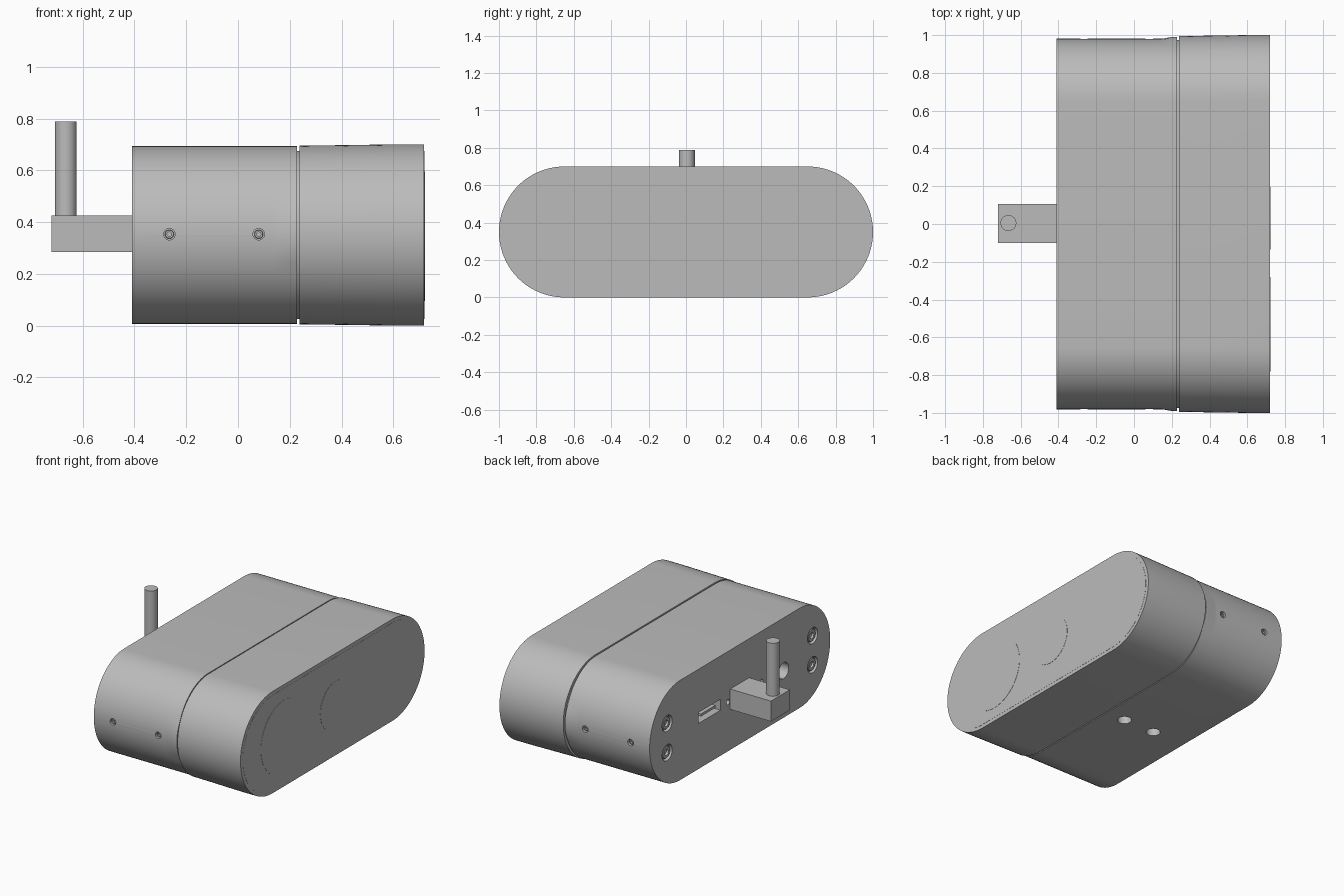
import bpy, bmesh
from math import sin, cos, pi, radians
from mathutils import Vector, Matrix

if "Cube" in bpy.data.objects:
    bpy.data.objects.remove(bpy.data.objects["Cube"])

grey = bpy.data.materials.new("plain grey")
grey.use_nodes = True
grey.diffuse_color = (0.5, 0.5, 0.5, 1)
grey.node_tree.nodes["Principled BSDF"].inputs["Base Color"].default_value = (0.5, 0.5, 0.5, 1)

MID = 0.35      # height of the housing axis
HALF = 0.65     # y of the centres of the rounded ends
BACK = -0.41    # x of the rear face
FRONT = 0.72    # x of the glass face


def finish(name, bm, smooth=True):
    bmesh.ops.recalc_face_normals(bm, faces=bm.faces)
    mesh = bpy.data.meshes.new(name)
    bm.to_mesh(mesh)
    bm.free()
    mesh.materials.append(grey)
    obj = bpy.data.objects.new(name, mesh)
    bpy.context.collection.objects.link(obj)
    if smooth:
        shade(obj)
    return obj


def shade(obj):
    bpy.ops.object.select_all(action="DESELECT")
    obj.select_set(True)
    bpy.context.view_layer.objects.active = obj
    bpy.ops.object.shade_smooth_by_angle(angle=radians(30))


def stadium(x, r, half=HALF, bump=0.0, steps=40):
    """Long rounded outline across x, optionally bulging at the two end centres."""
    pts = []
    for side in (1, -1):
        for i in range(steps + 1):
            a = -pi / 2 + pi * i / steps
            fade = max(0, cos(a * 4)) if abs(a) < pi / 8 else 0
            rr = r + bump * fade
            pts.append(Vector((x, side * (half + rr * cos(a)), MID + side * rr * sin(a))))
    return pts


def loft(name, rings):
    bm = bmesh.new()
    loops = [[bm.verts.new(p) for p in ring] for ring in rings]
    n = len(loops[0])
    for a, b in zip(loops, loops[1:]):
        for i in range(n):
            bm.faces.new((a[i], a[(i + 1) % n], b[(i + 1) % n], b[i]))
    bm.faces.new(loops[0])
    bm.faces.new(loops[-1])
    return finish(name, bm)


def lathe(name, profile, loc, axis, segments=32):
    """Solid of (radius, height) points turned around an axis."""
    bm = bmesh.new()
    turn = Matrix.Translation(loc) @ Vector(axis).to_track_quat("Z", "Y").to_matrix().to_4x4()
    loops = []
    for r, h in profile:
        loops.append([bm.verts.new(turn @ Vector((r * cos(2 * pi * i / segments),
                     r * sin(2 * pi * i / segments), h))) for i in range(segments)])
    for a, b in zip(loops, loops[1:]):
        for i in range(segments):
            j = (i + 1) % segments
            bm.faces.new((a[i], a[j], b[j], b[i]))
    bm.faces.new(loops[0])
    bm.faces.new(loops[-1])
    return finish(name, bm)


def box(name, lo, hi):
    lo, hi = Vector(lo), Vector(hi)
    bm = bmesh.new()
    bmesh.ops.create_cube(bm, size=1, matrix=Matrix.Translation((lo + hi) / 2)
                          @ Matrix.Diagonal((*(hi - lo), 1)))
    return finish(name, bm, smooth=False)


# Housing: rear body with swollen end pads, narrow core in the seam, front sleeve
rear = loft("rear_housing", [stadium(BACK, 0.331), stadium(0.13, 0.331),
            stadium(0.15, 0.331), stadium(0.205, 0.331, bump=0.01),
            stadium(0.228, 0.331, bump=0.01)])
front = loft("front_housing", [stadium(0.237, 0.345), stadium(0.4, 0.347),
             stadium(0.6, 0.35), stadium(FRONT - 0.001, 0.35)])
loft("seam_core", [stadium(0.2, 0.325), stadium(0.26, 0.325)])

# The rear body is as tall as it is wide in the rounding
for v in rear.data.vertices:
    v.co.z = MID + (v.co.z - MID) * 0.343 / 0.331

# Glass panel and lens windows, nearly flush with the front face
loft("front_panel", [stadium(FRONT - 0.01, 0.325), stadium(FRONT, 0.325)])
for name, y, r in (("large_lens_window", -0.53, 0.25), ("small_lens_window", 0.03, 0.165)):
    lathe(name, [(r, 0), (r, 0.0025)], (FRONT - 0.001, y, 0.345), (1, 0, 0), 64)

# Pockets for the screws, sockets and connectors
pockets = []


def pocket(radius, depth, loc, axis):
    pockets.append(lathe("pocket_cutter", [(radius, -depth), (radius, 0.05)], loc, axis))


def screw(name, radius, loc, axis, sink):
    """Recessed round head with a drive socket."""
    pocket(radius, sink + 0.02, loc, axis)
    head = radius * 0.78
    lathe(name, [(head, -sink - 0.03), (head, -sink - 0.004), (head * 0.9, -sink),
                 (head * 0.5, -sink), (head * 0.5, -sink - 0.015)], loc, axis)


for y in (-0.79, 0.79):
    for z in (0.25, 0.45):
        screw("rear_screw", 0.055, (BACK, y, z), (-1, 0, 0), 0.006)
for side in (-1, 1):
    for x in (-0.265, 0.08):
        screw("end_screw", 0.022, (x, side * 0.981, MID + 0.003), (0, side, 0), 0.008)
for x in (-0.16, 0.08):
    pocket(0.045, 0.1, (x, 0, 0.007), (0, 0, -1))
pocket(0.055, 0.1, (BACK, -0.475, 0.33), (-1, 0, 0))
for y in (-0.235, 0.13):
    pocket(0.018, 0.04, (BACK, y, 0.345), (-1, 0, 0))
pockets.append(box("pocket_cutter", (BACK - 0.05, 0.21, 0.32), (BACK + 0.06, 0.45, 0.395)))
box("connector_tongue", (BACK + 0.01, 0.25, 0.35), (BACK + 0.07, 0.41, 0.367))

for cutter in pockets:
    cutter.hide_render = True
    mod = rear.modifiers.new("pocket", "BOOLEAN")
    mod.operation = "DIFFERENCE"
    mod.solver = "EXACT"
    mod.object = cutter
    bpy.context.view_layer.objects.active = rear
    bpy.ops.object.modifier_apply(modifier=mod.name)
    bpy.data.objects.remove(cutter)
shade(rear)

# Rear mounting arm and upright rod
box("mount_arm", (-0.72, -0.1, 0.285), (BACK + 0.005, 0.105, 0.425))
lathe("mount_rod", [(0.042, 0), (0.042, 0.365)], (-0.665, 0.005, 0.424), (0, 0, 1), 48)
